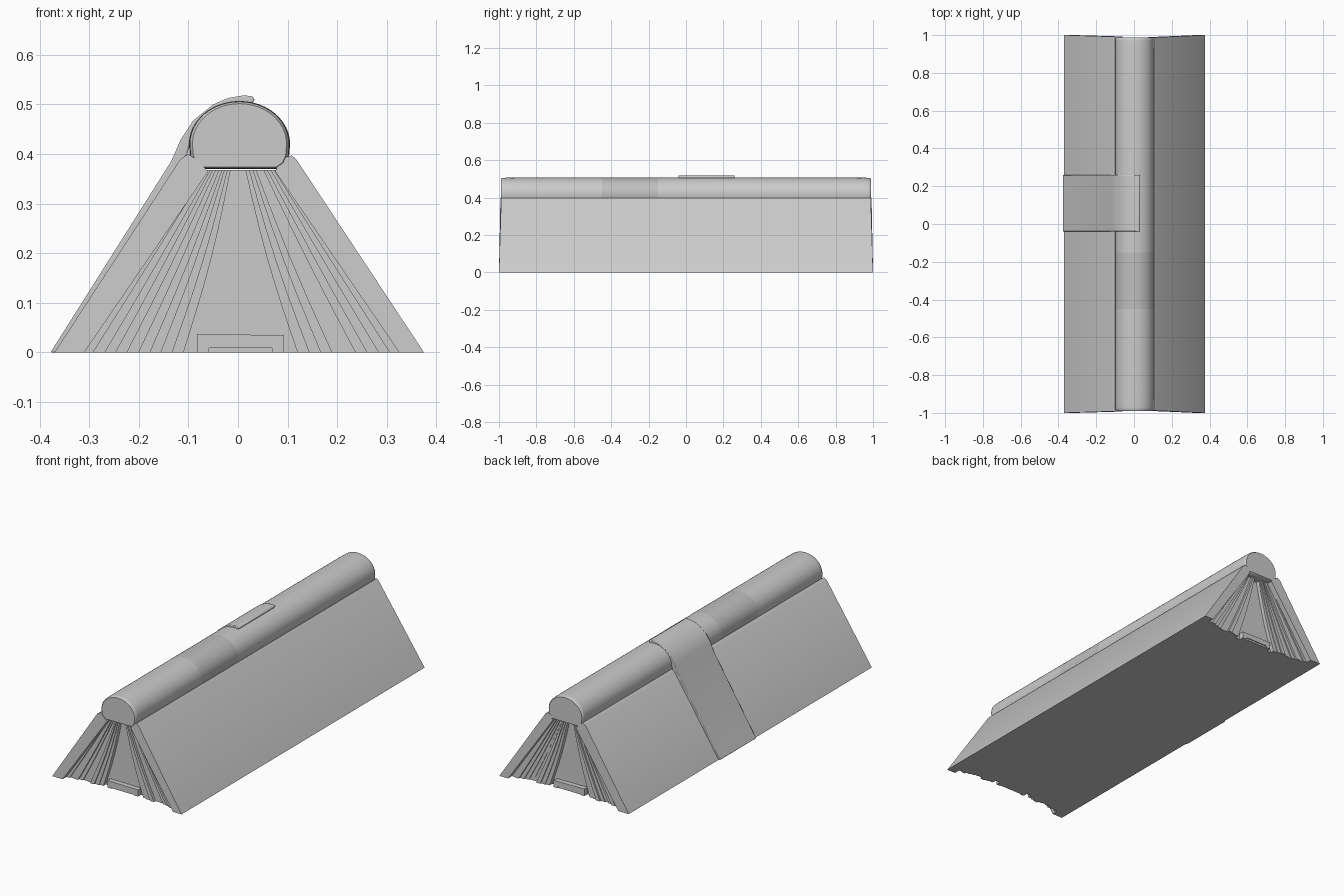
import bpy, bmesh, math, random

random.seed(4)
if "Cube" in bpy.data.objects:
    bpy.data.objects.remove(bpy.data.objects["Cube"])


def make_material(name, value):
    m = bpy.data.materials.new(name)
    m.use_nodes = True
    color = (value, value, value, 1)
    m.diffuse_color = color
    m.node_tree.nodes["Principled BSDF"].inputs["Base Color"].default_value = color
    return m


grey = make_material("light grey", 0.6)
band_grey = make_material("band grey", 0.52)


def loft(name, rings, bevel=0, angle=30):
    """Skin a list of closed rings and cap both ends."""
    bm = bmesh.new()
    rows = [[bm.verts.new(p) for p in ring] for ring in rings]
    n = len(rows[0])
    for a, b in zip(rows, rows[1:]):
        for i in range(n):
            j = (i + 1) % n
            bm.faces.new((a[i], a[j], b[j], b[i]))
    bm.faces.new(rows[0])
    bm.faces.new(rows[-1])
    bmesh.ops.recalc_face_normals(bm, faces=bm.faces)
    mesh = bpy.data.meshes.new(name)
    bm.to_mesh(mesh)
    bm.free()
    mesh.materials.append(grey)
    obj = bpy.data.objects.new(name, mesh)
    bpy.context.collection.objects.link(obj)
    if bevel:
        mod = obj.modifiers.new("soft edge", 'BEVEL')
        mod.width = bevel
        mod.segments = 2
    bpy.ops.object.select_all(action='DESELECT')
    obj.select_set(True)
    bpy.context.view_layer.objects.active = obj
    bpy.ops.object.shade_smooth_by_angle(angle=math.radians(angle))
    return obj


def prism(name, profile, y0, y1, lean=0, bevel=0):
    """Extrude an x-z profile along y; lean pulls the ends in with height."""
    rings = [[(x, y0 + lean * z, z) for x, z in profile],
             [(x, y1 - lean * z, z) for x, z in profile]]
    return loft(name, rings, bevel)


# Covers leaning out from the spine
prism("left_cover", [(0.325, 0), (0.375, 0), (0.117, 0.39), (0.108, 0.397),
                     (0.085, 0.39), (0.075, 0.365)], -1, 1, 0.03)
prism("right_cover", [(-0.31, 0), (-0.37, 0), (-0.116, 0.39), (-0.1, 0.4),
                      (-0.085, 0.39), (-0.06, 0.365)], -1, 1, 0.02)

# Rounded spine with a flat underside and softened ends
dome = [(0.102 * math.cos(math.pi * i / 24), 0.42 + 0.087 * math.sin(math.pi * i / 24))
        for i in range(25)]
under = [(0.1, 0.395), (0.093, 0.379), (0.08, 0.37)]
section = dome + [(-x, z) for x, z in under] + under[::-1]
stations = [(-0.99, 0.93), (-0.984, 0.98), (-0.97, 0.99), (-0.9, 1), (-0.45, 1),
            (-0.15, 1), (0.9, 1), (0.97, 0.99), (0.982, 0.98), (0.988, 0.93)]
spine = loft("spine", [[(0.003 + x * s, y, 0.43 + (z - 0.43) * s) for x, z in section]
                       for y, s in stations], angle=40)
spine.data.materials.append(band_grey)
for face in spine.data.polygons:
    if -0.45 < face.center.y < -0.15:
        face.material_index = 1


# Fanned pages, each a thin curved leaf with its own end depth
def leaf_edge(t, bottom, top):
    x0 = bottom[0] + (bottom[1] - bottom[0]) * t
    x1 = top[0] + (top[1] - top[0]) * t
    points = []
    for k in range(7):
        u = k / 6
        sag = 0.012 * t * math.sin(math.pi * u)
        points.append((x0 + (x1 - x0) * u - math.copysign(sag, x0) * 0.6, 0.368 * u))
    return points


LEAVES = 9
for side, bottom, top in (("right", (-0.315, -0.11), (-0.068, -0.015)),
                          ("left", (0.33, 0.12), (0.08, 0.015))):
    for i in range(LEAVES):
        outer = leaf_edge(i / LEAVES, bottom, top)
        inner = leaf_edge((i + 1) / LEAVES, bottom, top)
        end = 0.975 - 0.035 * i / LEAVES + random.uniform(-0.012, 0.012)
        prism(f"{side}_page_{i + 1}", outer + inner[::-1], -end, end)

# Middle page block filling the gap
prism("middle_pages", [(-0.125, 0), (0.135, 0), (0.025, 0.368), (-0.025, 0.368)], -0.93, 0.93)

# Low filler bar with a shallow slot at its foot
prism("bottom_bar", [(-0.083, 0), (-0.06, 0), (-0.058, 0.009), (0.068, 0.009), (0.07, 0),
                     (0.093, 0), (0.093, 0.035), (-0.083, 0.037)], -0.955, 0.955)
prism("bar_insert", [(-0.06, 0), (0.07, 0), (0.068, 0.009), (-0.058, 0.009)], -0.95, 0.95)

# Closing strap running up one cover and over the spine
outside = [(-0.378, 0), (-0.135, 0.385), (-0.115, 0.43), (-0.09, 0.468), (-0.05, 0.5),
           (-0.02, 0.513), (0.01, 0.518), (0.028, 0.517), (0.034, 0.511), (0.03, 0.503)]
inside = [(0, 0.5), (-0.05, 0.488), (-0.09, 0.45), (-0.102, 0.4), (-0.36, 0)]
prism("strap", outside + inside, -0.04, 0.26, bevel=0.003)
